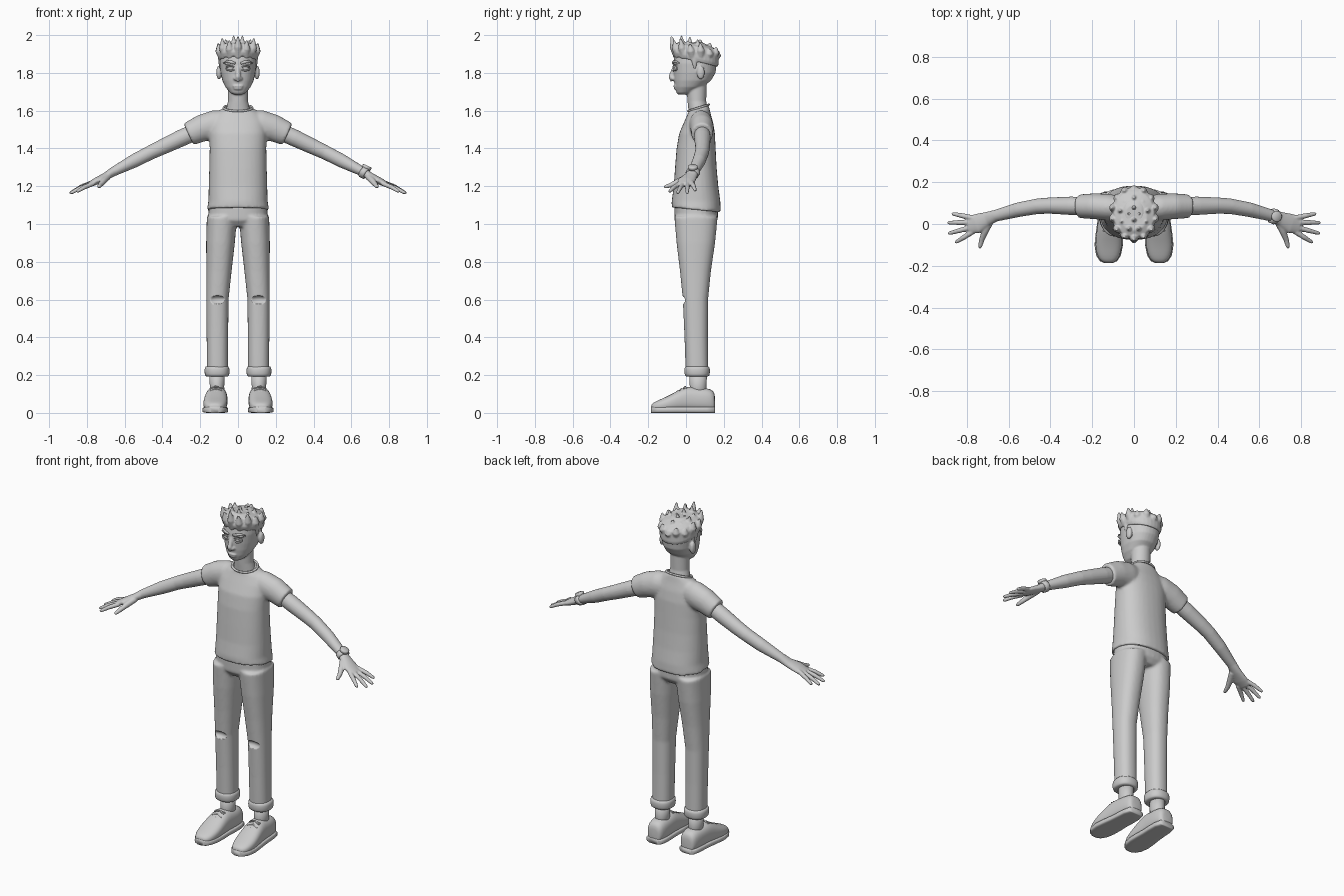
import bpy, bmesh, math
from mathutils import Vector, Matrix


def loft(bm, rings, n=20, p=2.0, flat=None):
    """Closed skin over super-elliptic rings (x, y, z, half_a, half_b)."""
    cs = [Vector(r[:3]) for r in rings]
    d = (cs[-1] - cs[0]).normalized()
    ref = Vector((1, 0, 0)) if abs(d.y) > 0.8 else Vector((0, 1, 0))
    loops = []
    for i, r in enumerate(rings):
        if flat == 'Z':
            a, b = Vector((1, 0, 0)), Vector((0, 1, 0))
        elif flat == 'Y':
            a, b = Vector((1, 0, 0)), Vector((0, 0, 1))
        else:
            t = (cs[min(i + 1, len(cs) - 1)] - cs[max(i - 1, 0)]).normalized()
            a = (ref - t * ref.dot(t)).normalized()
            b = t.cross(a)
        loop = []
        for k in range(n):
            w = 2 * math.pi * k / n
            c, s = math.cos(w), math.sin(w)
            c = math.copysign(abs(c) ** (2 / p), c)
            s = math.copysign(abs(s) ** (2 / p), s)
            loop.append(bm.verts.new(cs[i] + a * r[3] * c + b * r[4] * s))
        loops.append(loop)
    for u, v in zip(loops, loops[1:]):
        for k in range(n):
            m = (k + 1) % n
            bm.faces.new((u[k], u[m], v[m], v[k]))
    bm.faces.new(loops[0])
    bm.faces.new(loops[-1])


def stack(bm, rows, cx=0, p=2.0, n=32):
    """Vertical loft from rows (z, half_width, y_front, y_back)."""
    loft(bm, [(cx, (f + b) / 2, z, w, (b - f) / 2) for z, w, f, b in rows], n, p, 'Z')


def ball(bm, c, r):
    bmesh.ops.create_uvsphere(bm, u_segments=20, v_segments=12, radius=1,
                              matrix=Matrix.Translation(c) @ Matrix.Diagonal((*r, 1)))


def finish(bm, name, mirror=False, voxel=0, smooth=0, subsurf=0):
    bmesh.ops.recalc_face_normals(bm, faces=bm.faces)
    for f in bm.faces:
        f.smooth = True
    me = bpy.data.meshes.new(name)
    bm.to_mesh(me)
    bm.free()
    ob = bpy.data.objects.new(name, me)
    bpy.context.collection.objects.link(ob)
    if mirror:
        ob.modifiers.new("mirror", 'MIRROR').use_mirror_merge = False
    if voxel:
        m = ob.modifiers.new("remesh", 'REMESH')
        m.mode, m.voxel_size, m.use_smooth_shade = 'VOXEL', voxel, True
    if smooth:
        m = ob.modifiers.new("smooth", 'SMOOTH')
        m.factor, m.iterations = 0.5, smooth
    if subsurf:
        m = ob.modifiers.new("subsurf", 'SUBSURF')
        m.levels = m.render_levels = subsurf
    return ob


# Shirt: torso and sleeves fused, with a sloping hem and neckline
bm = bmesh.new()
stack(bm, [(1.075, .165, -.076, .184), (1.12, .157, -.076, .182), (1.2, .155, -.065, .171),
           (1.3, .152, -.058, .162), (1.4, .15, -.05, .157), (1.48, .152, -.036, .153),
           (1.54, .145, -.01, .143), (1.585, .115, .01, .13), (1.615, .074, .012, .12)], p=2.3)
for v in bm.verts:
    if v.co.z < 1.1:
        v.co.z -= (v.co.y - .05) * .1
    elif v.co.z > 1.6:
        v.co.z += (v.co.y - .065) * .3
loft(bm, [(.06, .075, 1.535, .055, .07), (.12, .08, 1.525, .064, .078),
          (.19, .085, 1.508, .062, .072), (.262, .085, 1.475, .057, .063)])
finish(bm, "shirt", True, .008, 6)

# Neckline band
bm = bmesh.new()
band = [(.076 * math.cos(w), .066 + .055 * math.sin(w), 1.615 + .017 * math.sin(w), .006, .006)
        for w in [i * math.pi / 16 - math.pi / 2 for i in range(17)]]
loft(bm, band, 8)
finish(bm, "neckline_band", True)

# Arms with hands
bm = bmesh.new()
loft(bm, [(.2, .085, 1.5, .04, .045), (.3, .087, 1.455, .044, .045), (.4, .088, 1.408, .039, .041),
          (.46, .085, 1.38, .037, .038), (.55, .069, 1.334, .035, .036), (.66, .04, 1.277, .028, .025),
          (.7, .025, 1.252, .034, .021), (.75, .002, 1.227, .047, .019), (.79, -.006, 1.207, .04, .014)])
for base, tip in [((.765, .028, 1.222), (.872, .05, 1.176)), ((.77, .008, 1.217), (.893, .006, 1.163)),
                  ((.77, -.014, 1.215), (.89, -.046, 1.162)), ((.765, -.033, 1.215), (.855, -.09, 1.17))]:
    b, t = Vector(base), Vector(tip)
    m = b.lerp(t, .55) + Vector((0, 0, .004))
    loft(bm, [(*b, .013, .013), (*m, .012, .012), (*b.lerp(t, .93), .009, .009), (*t, .004, .004)], 12)
loft(bm, [(.69, .01, 1.25, .018, .018), (.712, -.035, 1.228, .017, .017),
          (.728, -.075, 1.208, .013, .013), (.736, -.108, 1.197, .01, .01), (.738, -.117, 1.195, .004, .004)], 12)
finish(bm, "arms", True, .0045, 3)

# Wristwatch on one arm
bm = bmesh.new()
loft(bm, [(.655, .042, 1.28, .032, .029), (.658, .041, 1.278, .036, .033),
          (.678, .033, 1.267, .037, .032), (.681, .032, 1.265, .033, .028)])
c, nrm = Vector((.669, .036, 1.272)), Vector((.41, 0, .91))
loft(bm, [(*(c + nrm * h), r, r) for h, r in ((.02, .024), (.036, .026), (.04, .022))])
finish(bm, "wristwatch")

# Trousers: hips and legs fused
bm = bmesh.new()
stack(bm, [(.985, .11, -.03, .14), (1.02, .158, -.06, .168), (1.1, .154, -.062, .17)], p=2.3)
stack(bm, [(1.04, .08, -.062, .168), (.9, .076, -.05, .154), (.75, .067, -.032, .132),
           (.6, .059, -.017, .117), (.4, .057, -.008, .116), (.22, .056, -.002, .118)], cx=.085, p=2.3)
for v in bm.verts:  # legs spread slightly towards the feet
    if v.co.z < .98:
        v.co.x += .024 * min(1, (1.04 - v.co.z) / .44)
trousers = finish(bm, "trousers", True, .008, 5)

# Torn knees
bm = bmesh.new()
ball(bm, (.109, -.022, .598), (.052, .026, .023))
cutter = finish(bm, "knee_tear_cutter", True)
cutter.hide_render = True
cutter.hide_viewport = True
cut = trousers.modifiers.new("knee_tears", 'BOOLEAN')
cut.operation, cut.object = 'DIFFERENCE', cutter

# Rolled cuffs
bm = bmesh.new()
stack(bm, [(.192, .056, .002, .116), (.195, .064, -.006, .124), (.22, .067, -.01, .128),
           (.242, .065, -.008, .126), (.25, .056, .002, .116)], cx=.111, p=2.3)
finish(bm, "trouser_cuffs", True, subsurf=1)

# Ankles
bm = bmesh.new()
stack(bm, [(.08, .04, .015, .115), (.14, .038, .02, .108), (.22, .042, .018, .112)], cx=.111)
finish(bm, "ankles", True)

# Shoes: uppers, soles and laces
SHOE = [(.154, .11, .03, .085), (.147, .11, .046, .118), (.11, .11, .055, .13), (.05, .112, .057, .132),
        (.005, .115, .058, .142), (-.05, .118, .063, .113), (-.1, .121, .065, .085),
        (-.15, .122, .056, .064), (-.177, .122, .038, .05), (-.185, .122, .02, .04)]
bm = bmesh.new()
loft(bm, [(x, y, h / 2 + .004, w, h / 2 - .002) for y, x, w, h in SHOE], 24, 2.5, 'Y')
finish(bm, "shoe_uppers", True, subsurf=1)
bm = bmesh.new()
loft(bm, [(x, y * 1.003, .016, w + .003, .016) for y, x, w, h in SHOE], 24, 5, 'Y')
finish(bm, "shoe_soles", True)
bm = bmesh.new()
for i in range(5):
    y = -.005 - .02 * i
    z = .137 - .013 * i
    for s in (-1, 1):
        loft(bm, [(.117 - .032, y + s * .008, z - .008, .004, .004), (.117, y, z + .003, .004, .004),
                  (.117 + .032, y - s * .008, z - .008, .004, .004)], 8)
finish(bm, "shoe_laces", True)

# Head, neck, nose, ears and lips fused
bm = bmesh.new()
stack(bm, [(1.685, .022, -.04, .005), (1.695, .042, -.05, .035), (1.725, .067, -.058, .09),
           (1.76, .083, -.063, .133), (1.8, .092, -.066, .156), (1.85, .097, -.068, .163),
           (1.9, .094, -.06, .158), (1.94, .075, -.035, .13), (1.96, .04, .01, .09)], p=2.2)
stack(bm, [(1.56, .07, .015, .125), (1.61, .062, .012, .116), (1.65, .053, .008, .107), (1.76, .053, .0, .11)])
loft(bm, [(0, -.055, 1.845, .01, .012), (0, -.069, 1.81, .011, .012), (0, -.078, 1.778, .016, .015),
          (0, -.07, 1.758, .012, .012)], 12)
ball(bm, (.014, -.068, 1.77), (.011, .013, .009))
ball(bm, (0, -.057, 1.73), (.028, .01, .006))
ball(bm, (0, -.055, 1.717), (.024, .01, .007))
ball(bm, (.101, .078, 1.802), (.014, .021, .037))
ball(bm, (.04, -.05, 1.85), (.034, .017, .009))
finish(bm, "head", True, .005, 3)

# Eyes, eyelids and eyebrows
bm = bmesh.new()
ball(bm, (.039, -.046, 1.824), (.022, .021, .016))
finish(bm, "eyes", True)
bm = bmesh.new()
for up in (1, -1):
    loft(bm, [(.039 + .024 * math.cos(w), -.052 - .014 * math.sin(w), 1.824 + up * .012 * math.sin(w), .005, .004)
              for w in [math.pi * i / 8 for i in range(9)]], 8)
finish(bm, "eyelids", True)
bm = bmesh.new()
loft(bm, [(.014, -.068, 1.85, .005, .006), (.035, -.068, 1.857, .006, .008),
          (.058, -.056, 1.862, .006, .006), (.076, -.037, 1.852, .004, .003)], 10)
finish(bm, "eyebrows", True)

# Hair: cap with upswept spikes, taller at the front
bm = bmesh.new()
stack(bm, [(1.862, .1, -.068, .168), (1.88, .106, -.074, .173), (1.91, .106, -.074, .173),
           (1.94, .095, -.06, .155), (1.957, .06, -.03, .11)], p=2.2)
for v in bm.verts:
    if v.co.z < 1.9:
        v.co.z -= (v.co.y - .05) * .25
    elif v.co.z > 1.93:
        v.co.z -= (v.co.y - .05) * .12
for count, rad, top, thick, off in [(14, 1, 1.952, .026, 0), (9, .62, 1.968, .024, .5), (4, .22, 1.972, .024, 0)]:
    for i in range(count):
        w = 2 * math.pi * (i + off) / count - math.pi / 2
        c, s = math.cos(w), math.sin(w)
        ty = .048 + .125 * rad * s
        tip = Vector((.108 * rad * c, ty, top + (.012 if i % 2 == 0 else -.006) - .24 * (ty - .05)))
        base = Vector((.082 * rad * c, .055 + .095 * rad * s, 1.885))
        mid = base.lerp(tip, .5) + Vector((c * .008, s * .008, 0))
        loft(bm, [(*base, thick, thick), (*mid, thick * .8, thick * .8), (*tip, .004, .004)], 10)
# Sideburns
loft(bm, [(.096, .045, 1.88, .02, .01), (.095, .045, 1.85, .013, .008), (.093, .047, 1.822, .006, .004)], 10)
finish(bm, "hair", True, .0045, 2)
